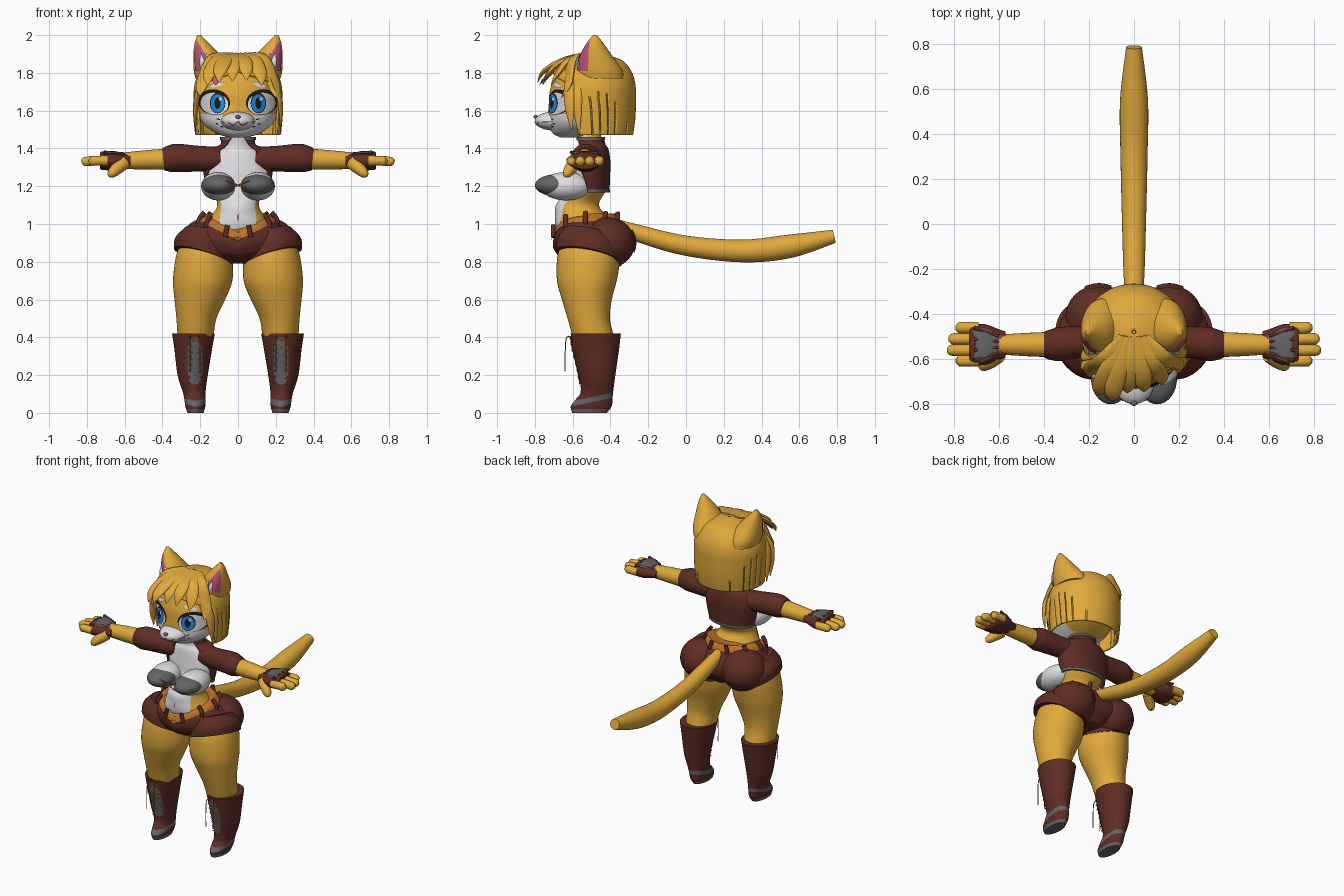
import bpy, bmesh, math
from math import pi, sin, cos
from mathutils import Vector
from mathutils.bvhtree import BVHTree

if "Cube" in bpy.data.objects:
    bpy.data.objects.remove(bpy.data.objects["Cube"])

def material(name, r, g, b):
    m = bpy.data.materials.new(name)
    m.use_nodes = True
    m.diffuse_color = (r, g, b, 1)
    m.node_tree.nodes["Principled BSDF"].inputs["Base Color"].default_value = (r, g, b, 1)
    return m

fur = material("golden fur", .75, .4, .045)
leather = material("maroon leather", .115, .026, .018)
tan = material("tan strap", .5, .17, .025)
white = material("white fur", .75, .73, .75)
grey = material("grey trim", .13, .13, .135)
pink = material("pink", .52, .09, .18)
blue = material("eye blue", .015, .27, .8)
black = material("black", .012, .01, .01)

SIDES = ((1, "left"), (-1, "right"))
trees = {}

def finish(name, bm, mats, rule=None, thick=0):
    """Turn a bmesh into a smooth shaded object, coloured per face by a rule."""
    bmesh.ops.recalc_face_normals(bm, faces=bm.faces)
    trees[name] = BVHTree.FromBMesh(bm)
    mats = mats if isinstance(mats, list) else [mats]
    if rule:
        for f in bm.faces:
            f.material_index = rule(f.calc_center_median())
    me = bpy.data.meshes.new(name)
    bm.to_mesh(me)
    bm.free()
    for m in mats:
        me.materials.append(m)
    ob = bpy.data.objects.new(name, me)
    bpy.context.collection.objects.link(ob)
    if thick:
        mod = ob.modifiers.new("thickness", 'SOLIDIFY')
        mod.thickness = thick
    bpy.ops.object.select_all(action='DESELECT')
    ob.select_set(True)
    bpy.context.view_layer.objects.active = ob
    bpy.ops.object.shade_smooth_by_angle(angle=math.radians(50))
    return ob

def smooth_path(pts, k):
    """Catmull-Rom interpolation of tuples of any length."""
    p = [pts[0], *pts, pts[-1]]
    out = []
    for i in range(1, len(p) - 2):
        for t in (j / k for j in range(k)):
            out.append([.5 * (2*b + (c-a)*t + (2*a-5*b+4*c-d)*t*t + (3*b-a-3*c+d)*t**3)
                        for a, b, c, d in zip(p[i-1], p[i], p[i+1], p[i+2])])
    return out + [list(pts[-1])]

def skin(bm, rows, closed, caps, skip=None):
    n = len(rows[0])
    for i in range(len(rows) - 1):
        for j in range(n if closed else n - 1):
            if not (skip and skip(j, rows[i][j].co)):
                q = (j + 1) % n
                bm.faces.new((rows[i][j], rows[i][q], rows[i+1][q], rows[i+1][j]))
    if caps:
        bm.faces.new(rows[0])
        bm.faces.new(rows[-1])

def loft(name, rings, mats, rule=None, s=1, face=1, thick=0, warp=None, skip=None, k=6, n=48):
    """Stack ellipses (x, y, z, rx, ry[, half angle]) centred on the back or front."""
    closed = len(rings[0]) == 5
    bm, rows = bmesh.new(), []
    for r in smooth_path(rings, k):
        half = pi if closed else min(r[5], pi)
        row = []
        for j in range(n):
            t = -half + 2 * half * j / (n if closed else n - 1)
            co = Vector((s * (r[0] + r[3] * sin(t)), r[1] + face * r[4] * cos(t), r[2]))
            if warp:
                co.z += warp(co)
            row.append(bm.verts.new(co))
        rows.append(row)
    skin(bm, rows, closed, closed, skip)
    return finish(name, bm, mats, rule, thick)

def sweep(name, pts, mat, flat=1, up=(0, 0, 1), s=1, k=5, n=16, rule=None):
    """Tube through points (x, y, z, radius), optionally flattened along up."""
    path = smooth_path(pts, k)
    pos = [Vector((s * p[0], p[1], p[2])) for p in path]
    bm, rows = bmesh.new(), []
    for i, p in enumerate(path):
        t = (pos[min(i+1, len(pos)-1)] - pos[max(i-1, 0)]).normalized()
        u = Vector(up)
        u = (u - t * u.dot(t)).normalized()
        v = t.cross(u)
        rows.append([bm.verts.new(pos[i] + p[3] * (v * cos(2*pi*j/n) + u * flat * sin(2*pi*j/n)))
                     for j in range(n)])
    skin(bm, rows, True, True)
    return finish(name, bm, mat, rule)

def ball(name, loc, size, mats, rule=None):
    bm = bmesh.new()
    bmesh.ops.create_uvsphere(bm, u_segments=32, v_segments=24, radius=1)
    for v in bm.verts:
        v.co = Vector(loc) + v.co * Vector(size)
    return finish(name, bm, mats, rule)

def surface(targets, x, z, d=-1):
    """Frontmost (or rearmost) surface y at x, z."""
    hits = [trees[t].ray_cast(Vector((x, 3*d, z)), Vector((0, -d, 0)))[0] for t in targets]
    ys = [h.y for h in hits if h]
    if not ys:
        ys = [trees[targets[0]].find_nearest(Vector((x, -.55, z)))[0].y]
    return d * max(d * y for y in ys)

def decal(name, mat, targets, x, z, rx, rz, lift=.004, tilt=0, power=2, d=-1):
    """Thin superellipse patch draped over a surface."""
    bm, rows = bmesh.new(), []
    for i in range(1, 7):
        row = []
        for j in range(28):
            c, q = cos(2*pi*j/28), sin(2*pi*j/28)
            a = math.copysign(abs(c) ** (2/power), c) * rx * i / 6
            b = math.copysign(abs(q) ** (2/power), q) * rz * i / 6
            px, pz = x + a*cos(tilt) - b*sin(tilt), z + a*sin(tilt) + b*cos(tilt)
            row.append(bm.verts.new((px, surface(targets, px, pz, d) + d*lift, pz)))
        rows.append(row)
    skin(bm, rows, True, False)
    bm.faces.new(rows[0])
    return finish(name, bm, mat)

# Torso with white chest and belly
body = [(0, -.51, 1.47, .065, .06), (0, -.5, 1.41, .075, .065), (0, -.5, 1.37, .13, .08),
        (0, -.5, 1.28, .165, .095), (0, -.51, 1.2, .148, .1), (0, -.57, 1.11, .11, .11),
        (0, -.56, 1.05, .135, .13), (0, -.53, .98, .19, .155), (0, -.5, .9, .22, .15)]
loft("torso", body, fur)
widths = (1.3, 1.4, 1.4, 1.4, 1.2, .95, .75, .5, .2)
loft("white_front", [(x, y, z, a + .004, b + .004, w) for (x, y, z, a, b), w in zip(body, widths)],
     white, face=-1)
decal("navel", pink, ["white_front"], 0, 1.035, .005, .02)

# Short open jacket with grey trim
jacket = [(0, -.51, 1.455, .09, .075, 2.7), (0, -.505, 1.42, .095, .08, 2.4), (0, -.5, 1.395, .15, .09, 2.45),
          (0, -.5, 1.33, .185, .1, 2.35), (0, -.505, 1.25, .18, .103, 1.95), (0, -.505, 1.17, .16, .1, 1.7)]
loft("jacket", jacket, leather, thick=.01)
for part, z, a, b, w in (("hem", 1.175, .164, .104, 1.7), ("collar_rim", 1.452, .094, .079, 2.7)):
    loft("jacket_" + part, [(0, -.507, z + h, a, b, w) for h in (-.008, .008)], grey, thick=.01)

# Bust with covering wrap top and crossed lacing
for s, side in SIDES:
    ball(side + "_bust", (s*.105, -.635, 1.2), (.09, .135, .075), white)
    ball(side + "_top_cup", (s*.103, -.685, 1.205), (.088, .115, .058), grey)
    sweep(side + "_top_lace", [(.06, -.775, 1.23, .004), (0, -.77, 1.205, .004), (-.06, -.775, 1.18, .004)], tan, s=s, n=8)

# Shorts and belt dip at the front
def dip(co):
    if co.y > -.52:
        return 0
    return -.1 * max(0, 1 - abs(co.x) / .19) * min(1, max(0, (co.z - .8) / .2))

loft("shorts", [(0, -.53, 1.025, .19, .172), (0, -.505, .96, .262, .2), (0, -.49, .9, .31, .2),
                (0, -.485, .85, .27, .18), (0, -.48, .79, .06, .12)], leather, warp=dip)
loft("belt", [(0, -.535, 1.055, .165, .16), (0, -.532, 1.035, .19, .173), (0, -.53, 1.01, .205, .182)], tan, warp=dip)
for i in range(10):
    t = 2 * pi * (i + .5) / 10
    p = Vector((.197 * sin(t), -.532 + .18 * cos(t), 1.03))
    p.z += dip(p)
    sweep(f"belt_loop_{i}", [(p.x*.9, p.y, p.z + .032, .013), (p.x*1.03, p.y, p.z, .013), (p.x*1.06, p.y, p.z - .032, .013)],
          leather, n=8, up=(sin(t), cos(t), 0))

hem = lambda co: .3 * (abs(co.x) - .18) - .2 * (co.y + .5)
for s, side in SIDES:
    # Legs
    ball(side + "_seat", (s*.155, -.415, .9), (.15, .145, .135), leather)
    loft(side + "_shorts_leg", [(.165, -.5, .95, .115, .15), (.18, -.505, .88, .152, .178),
                                (.183, -.515, .82, .157, .175)], leather, s=s, warp=hem)
    loft(side + "_thigh", [(.175, -.51, .9, .13, .15), (.18, -.515, .82, .15, .167), (.187, -.525, .7, .157, .158),
                           (.202, -.525, .6, .134, .132), (.22, -.515, .5, .106, .112),
                           (.225, -.49, .4, .095, .11)], fur, s=s)
    decal(side + "_back_pocket", leather, [side + "_seat", "shorts"], s*.16, .91, .06, .06, .008, power=4, d=1)
    # Boots
    boot = side + "_boot"
    loft(boot, [(.236, -.478, .42, .113, .133), (.237, -.476, .34, .1, .122), (.24, -.47, .2, .08, .096),
                (.232, -.472, .11, .06, .086), (.228, -.487, .07, .056, .098), (.226, -.502, .035, .053, .108),
                (.225, -.51, 0, .043, .092)], [leather, grey],
         lambda c: int(c.z < .018 or abs(c.z - .07 - .2 * (c.y + .5)) < .013), s=s, k=8)
    decal(side + "_boot_tongue", grey, [boot], s*.228, .275, .04, .125, .006, power=3)
    zig = [(.19 if i % 2 else .262, .4 - i * .035) for i in range(8)]
    for m in (0, 1):
        line = [(.452 - x if m else x, z) for x, z in zig]
        sweep(f"{side}_boot_lace_{m}", [(x, surface([boot], s*x, z) - .01, z, .004) for x, z in line],
              tan, s=s, k=2, n=6)
        sweep(f"{side}_lace_end_{m}", [(.205 + m*.045, -.6, .4, .003), (.2 + m*.055, -.635, .39, .003),
              (.2 + m*.055, -.64, .22, .003)], tan, s=s, n=6, up=(0, 1, .1))
    # Arms, gloves and fingers
    sweep(side + "_sleeve", [(.1, -.51, 1.345, .065), (.2, -.52, 1.345, .068), (.31, -.53, 1.35, .074),
                             (.35, -.535, 1.347, .073), (.395, -.535, 1.343, .06)], leather, s=s, n=32)
    sweep(side + "_forearm", [(.37, -.535, 1.343, .056), (.47, -.535, 1.34, .052), (.6, -.535, 1.335, .044)], fur, s=s, n=24)
    sweep(side + "_glove", [(.57, -.535, 1.335, .058), (.6, -.535, 1.335, .068), (.66, -.535, 1.335, .09),
                            (.715, -.535, 1.335, .09), (.73, -.535, 1.335, .08)], leather, .55, s=s, n=28)
    sweep(side + "_glove_plate", [(.59, -.535, 1.365, .04), (.65, -.535, 1.375, .07), (.69, -.535, 1.375, .08),
                                  (.71, -.535, 1.37, .07)], grey, .15, s=s)
    for i, (y, x) in enumerate(((-.46, .785), (-.51, .822), (-.56, .828), (-.607, .79))):
        sweep(f"{side}_glove_rib_{i}", [(.6, -.535 + (y + .535)*.5, 1.372, .007), (.71, y, 1.38, .009)], leather, s=s, n=8)
        sweep(f"{side}_finger_{i}", [(.69, y, 1.335, .026), (.76, y, 1.335, .026), (x - .015, y, 1.33, .024),
                                     (x, y, 1.327, .01)], fur, s=s, n=14)
    sweep(side + "_thumb", [(.6, -.58, 1.325, .035), (.64, -.61, 1.295, .033), (.67, -.63, 1.265, .024),
                            (.68, -.635, 1.25, .008)], fur, s=s)

# Tail with a blunt end
sweep("tail", [(0, -.42, 1.01, .03), (0, -.25, .95, .045), (0, 0, .885, .053), (0, .3, .857, .06),
               (0, .55, .882, .062), (0, .785, .935, .035)], fur, n=28)

# Head and muzzle
loft("head", [(0, -.62, 1.457, .04, .04), (0, -.6, 1.48, .115, .105), (0, -.555, 1.54, .19, .175),
              (0, -.515, 1.63, .22, .212), (0, -.505, 1.72, .22, .212), (0, -.49, 1.82, .175, .18),
              (0, -.48, 1.885, .07, .08)], [fur, white],
     lambda c: int(c.z < 1.575 + .1 * max(0, abs(c.x) - .1) and c.y < -.5), k=10, n=64)
ball("muzzle", (0, -.7, 1.545), (.09, .1, .05), white)
ball("nose", (0, -.795, 1.567), (.014, .012, .01), grey)
FACE = ["head", "muzzle"]
for s, side in SIDES:
    decal(side + "_eye_lash", black, FACE, s*.127, 1.645, .085, .068, .003, s*.15)
    decal(side + "_eye_white", white, FACE, s*.125, 1.637, .074, .058, .006, s*.15)
    decal(side + "_iris_rim", black, FACE, s*.108, 1.64, .041, .054, .008)
    decal(side + "_iris", blue, FACE, s*.108, 1.638, .036, .048, .010)
    decal(side + "_pupil", black, FACE, s*.108, 1.64, .016, .031, .012)
    decal(side + "_eye_glint", white, FACE, s*.108 + .014, 1.662, .008, .01, .014)
    decal(side + "_brow", white, FACE, s*.115, 1.737, .04, .011, .008, -s*.3)
    for i, (x, z) in enumerate(((.08, 1.54), (.105, 1.555), (.11, 1.53), (.085, 1.515))):
        decal(f"{side}_whisker_{i}", black, FACE, s*x, z, .01, .003, .004, s*.2)
    mouth = [(0, 1.542), (.02, 1.525), (.04, 1.53), (.052, 1.54)]
    sweep(side + "_mouth", [(x, surface(FACE, s*x, z) - .001, z, .003) for x, z in mouth], pink, s=s, n=6, up=(0, 1, 0))

    # Ears
    ear = [(.14, -.455, 1.77, .085, .125), (.143, -.46, 1.82, .092, .12), (.168, -.477, 1.9, .068, .08),
           (.193, -.482, 1.96, .036, .043), (.205, -.482, 2, .01, .01)]
    loft(side + "_ear", ear, fur, s=s)
    loft(side + "_inner_ear", [(x + .004, y - .004, z - .01, a*.96, b, w) for (x, y, z, a, b), w in
                               zip(ear[1:], (1.1, 1.1, .9, .2))], pink, s=s, face=-1)
    for i in range(3):
        x = .12 + i * .032
        sweep(f"{side}_ear_tuft_{i}", [(x, -.565, 1.82, .016), (x + .006, -.575, 1.86, .014),
                                       (x + .014, -.562, 1.905, .002)], white, .5, up=(0, 1, 0), s=s, n=8)

# Bobbed hair with slits along the lower edge
SLITS = {12: 1.66, 18: 1.7, 24: 1.68, 30: 1.63, 42: 1.53, 77: 1.53, 89: 1.63, 95: 1.68, 101: 1.7, 107: 1.66}
loft("hair", [(0, -.49, 1.47, .225, .21, 1.98), (0, -.49, 1.56, .232, .222, 2.0), (0, -.49, 1.66, .235, .225, 2.05),
              (0, -.49, 1.74, .23, .222, 2.2), (0, -.495, 1.81, .2, .205, 3.14), (0, -.49, 1.87, .13, .145, 3.14),
              (0, -.48, 1.905, .01, .01, 3.14)], fur, thick=.012, n=120,
     skip=lambda j, co: co.z < SLITS.get(j, 0))
# Fringe and side locks
for i, (x, y, z) in enumerate(((-.2, -.68, 1.68), (-.16, -.76, 1.735), (-.1, -.785, 1.75), (-.03, -.75, 1.755),
                               (.045, -.745, 1.76), (.125, -.715, 1.735), (.2, -.66, 1.67))):
    sweep(f"fringe_{i}", [(x*.25, -.5, 1.9, .02), (x*.65, -.61 + (y + .7)*.3, 1.873, .042),
                          (x*.95, y + .035, z + .06, .036), (x, y, z, .003)], fur, .35, up=(x, -.6, .6), n=14)
sweep("fringe_lining", [(-.1, -.72, 1.8, .012), (-.115, -.755, 1.765, .022), (-.12, -.775, 1.735, .003)],
      pink, .3, up=(0, -.7, .5))
for s, side in SIDES:
    for i, (y, z) in enumerate(((-.615, 1.5), (-.575, 1.475))):
        sweep(f"{side}_side_lock_{i}", [(.17, y, 1.8, .02), (.212, y - .005, 1.7, .03), (.226, y, 1.6, .024),
                                        (.226, y + .01, z, .003)], fur, .4, up=(1, -.4, 0), s=s, n=12)
